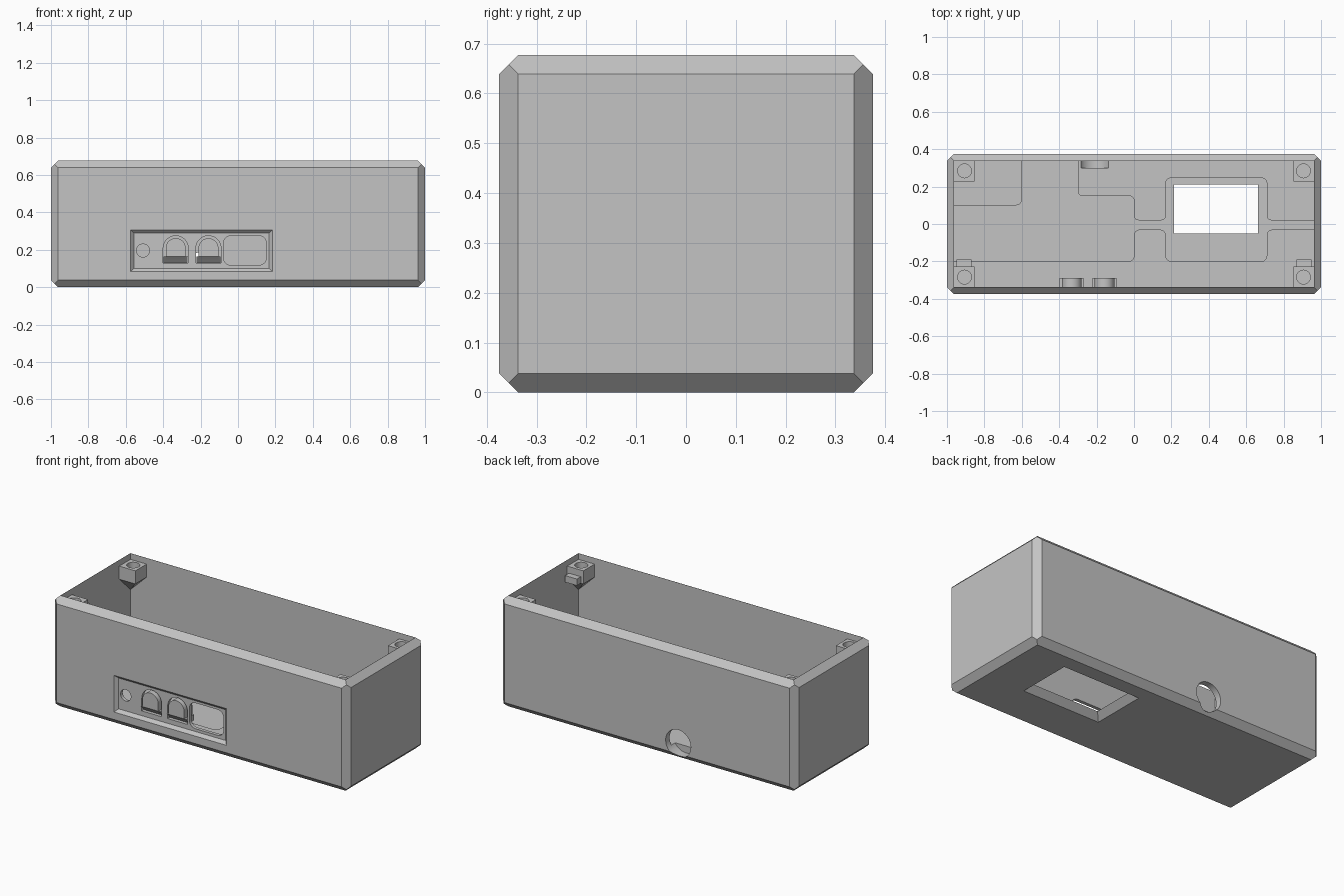
import bpy, bmesh, math
from mathutils import Vector
from itertools import product

if "Cube" in bpy.data.objects:
    bpy.data.objects.remove(bpy.data.objects["Cube"])

grey = bpy.data.materials.new("plain_grey")
grey.use_nodes = True
GREY = (0.55, 0.55, 0.55, 1)
grey.diffuse_color = GREY
grey.node_tree.nodes["Principled BSDF"].inputs["Base Color"].default_value = GREY

D = 0.0375                      # wall thickness and chamfer size
X, Y, Z = 1.0, 0.375, 0.677     # outer half width, half depth, height
FLOOR = D


def finish(name, bm):
    bmesh.ops.recalc_face_normals(bm, faces=bm.faces)
    mesh = bpy.data.meshes.new(name)
    bm.to_mesh(mesh)
    bm.free()
    mesh.materials.append(grey)
    obj = bpy.data.objects.new(name, mesh)
    bpy.context.collection.objects.link(obj)
    return obj


def hull(name, points):
    bm = bmesh.new()
    verts = [bm.verts.new(p) for p in points]
    bmesh.ops.convex_hull(bm, input=verts)
    loose = [v for v in bm.verts if not v.link_faces]
    bmesh.ops.delete(bm, geom=loose, context='VERTS')
    bmesh.ops.dissolve_limit(bm, angle_limit=0.01, verts=bm.verts, edges=bm.edges)
    return finish(name, bm)


def box(name, xs, ys, zs):
    return hull(name, product(xs, ys, zs))


def prism(name, outline, a, b, axis='Z'):
    """Extrude a 2D outline from a to b along Z, or along Y (outline in XZ)."""
    place = (lambda u, v, w: (u, v, w)) if axis == 'Z' else (lambda u, v, w: (u, w, v))
    bm = bmesh.new()
    face = bm.faces.new([bm.verts.new(place(u, v, a)) for u, v in outline])
    new = bmesh.ops.extrude_face_region(bm, geom=[face])["geom"]
    shift = Vector(place(0, 0, b - a))
    bmesh.ops.translate(bm, vec=shift, verts=[v for v in new if isinstance(v, bmesh.types.BMVert)])
    return finish(name, bm)


def circle(cx, cy, r, n=32, start=0.0, sweep=math.tau):
    return [(cx + r * math.cos(start + sweep * i / n),
             cy + r * math.sin(start + sweep * i / n)) for i in range(n)]


def rounded(points, r, keep=()):
    """Round the corners of an outline, apart from those whose index is kept."""
    out = []
    for i, p in enumerate(points):
        p = Vector(p)
        if i in keep:
            out.append(tuple(p))
            continue
        a = p + (Vector(points[i - 1]) - p).normalized() * r
        b = p + (Vector(points[(i + 1) % len(points)]) - p).normalized() * r
        centre = a + b - p
        for k in range(7):
            t = k / 6 * math.pi / 2
            out.append(tuple(centre + (a - centre) * math.cos(t) + (b - centre) * math.sin(t)))
    return out


def arch(cx, r, z0, top):
    """Upright outline with a half round top."""
    curve = [(cx + r * math.cos(math.pi * i / 20), top - r + r * math.sin(math.pi * i / 20))
             for i in range(21)]
    return [(cx - r, z0), (cx + r, z0)] + curve


def cut(target, *cutters):
    for c in cutters:
        mod = target.modifiers.new("cut", 'BOOLEAN')
        mod.operation, mod.solver, mod.object = 'DIFFERENCE', 'EXACT', c
        bpy.context.view_layer.objects.active = target
        bpy.ops.object.modifier_apply(modifier=mod.name)
        bpy.data.objects.remove(c)


# Outer case: every edge chamfered, mitred to a point at the corners
points = []
for sx, sy, top in product((-1, 1), (-1, 1), (0, 1)):
    for a, b, c in ((D, D, 0), (D, 0, D), (0, D, D), (D / 2, D / 2, D / 2)):
        points.append((sx * (X - a), sy * (Y - b), Z - c if top else c))
case = hull("case_shell", points)

IX, IY = X - D - 0.001, Y - D - 0.001
cut(case, box("cavity", (-IX, IX), (-IY, IY), (FLOOR, 1)))

# Window in the floor, flared towards the underside
wx, wy = (0.215, 0.66), (-0.05, 0.21)
flare = D + 0.005
cut(case,
    hull("window_flare", list(product(wx, wy, (FLOOR + 0.002,))) +
         list(product((wx[0] - flare, wx[1] + flare), (wy[0] - flare, wy[1] + flare), (-0.003,)))),
    box("window_hole", wx, wy, (0.02, 0.2)))

# Recessed front panel with sloping rim
px, pz, s = (-0.575, 0.185), (0.083, 0.307), 0.018
grow = 0.01
cut(case, hull("panel_recess", [
    (x, y, z) for y, k in ((-Y + s, s), (-Y - grow, -grow))
    for x in (px[0] + k, px[1] - k) for z in (pz[0] + k, pz[1] - k)]))

# Openings in the panel
port = [(-0.078, 0.118), (0.152, 0.118), (0.152, 0.275), (-0.078, 0.275)]
cut(case,
    prism("lamp_hole", circle(-0.508, 0.196, 0.035), -0.4, -0.3, 'Y'),
    prism("port_hole", rounded(port, 0.04), -0.4, -0.3, 'Y'))

# Push buttons, each in an arched slot with a sloping foot
for side, bx in (("right", -0.333), ("left", -0.158)):
    cut(case, prism("button_slot", arch(bx, 0.067, 0.13, 0.275), -0.4, -0.3, 'Y'))
    button = prism(side + "_button", arch(bx, 0.053, 0.13, 0.262), -0.37, -0.29, 'Y')
    under = [(y, z) for y, z in ((-0.4, 0.195), (-0.335, 0.13), (-0.4, 0.1), (-0.335, 0.1))]
    cut(button, hull("slope", [(bx + dx, y, z) for dx in (-0.1, 0.1) for y, z in under]))
    hull(side + "_button_foot", [(bx + dx, y, z) for dx in (-0.064, 0.064)
                                 for y, z in ((-0.369, 0.165), (-0.335, 0.129),
                                              (-0.29, 0.129), (-0.29, 0.165))])

# Raised areas of the floor
E, F = 0.97, 0.345
pads = {
    "front_floor_pad": ([(-E, -0.2), (0, -0.2), (0, -0.03), (0.17, -0.03), (0.17, -0.2), (0.71, -0.2),
                         (0.71, -0.03), (E, -0.03), (E, -F), (-E, -F)], (0, 7, 8, 9)),
    "back_floor_pad": ([(-0.3, F), (-0.3, 0.15), (0, 0.15), (0, 0.02), (0.17, 0.02), (0.17, 0.245),
                        (0.71, 0.245), (0.71, 0.02), (E, 0.02), (E, F)], (0, 8, 9)),
    "corner_floor_pad": ([(-E, F), (-E, 0.1), (-0.6, 0.1), (-0.6, F)], (0, 1, 3)),
}
made = {n: prism(n, rounded(p, 0.024 if n.startswith("back") else 0.03, keep), FLOOR - 0.01, FLOOR + 0.02)
        for n, (p, keep) in pads.items()}

# Round cable hole through the back wall
for part in (case, made["back_floor_pad"]):
    cut(part, prism("cable_hole", circle(-0.21, 0.1, 0.085, 40), 0.3, 0.5, 'Y'))

# Screw posts in the corners, tapering down into the walls
for sx, sy in product((-1, 1), (-1, 1)):
    name = ("back" if sy > 0 else "front") + ("_left" if sx > 0 else "_right")
    x0, x1, y0, y1 = sx * 0.853, sx * 0.967, sy * 0.228, sy * 0.342
    post = hull(name + "_post", list(product((x0, x1), (y0, y1), (0.56, 0.64))) + [(x1, y1, 0.45)])
    cut(post, prism("screw_hole", circle(sx * 0.906, sy * 0.284, 0.037), 0.57, 0.7))
    if sy < 0:
        box(name + "_post_tab", (sx * 0.87, sx * 0.95), (-0.23, -0.19), (0.56, 0.6))

# Smooth the curved walls, keep the edges sharp
for obj in bpy.context.scene.objects:
    obj.select_set(obj.type == 'MESH')
bpy.ops.object.shade_smooth_by_angle(angle=math.radians(25))
